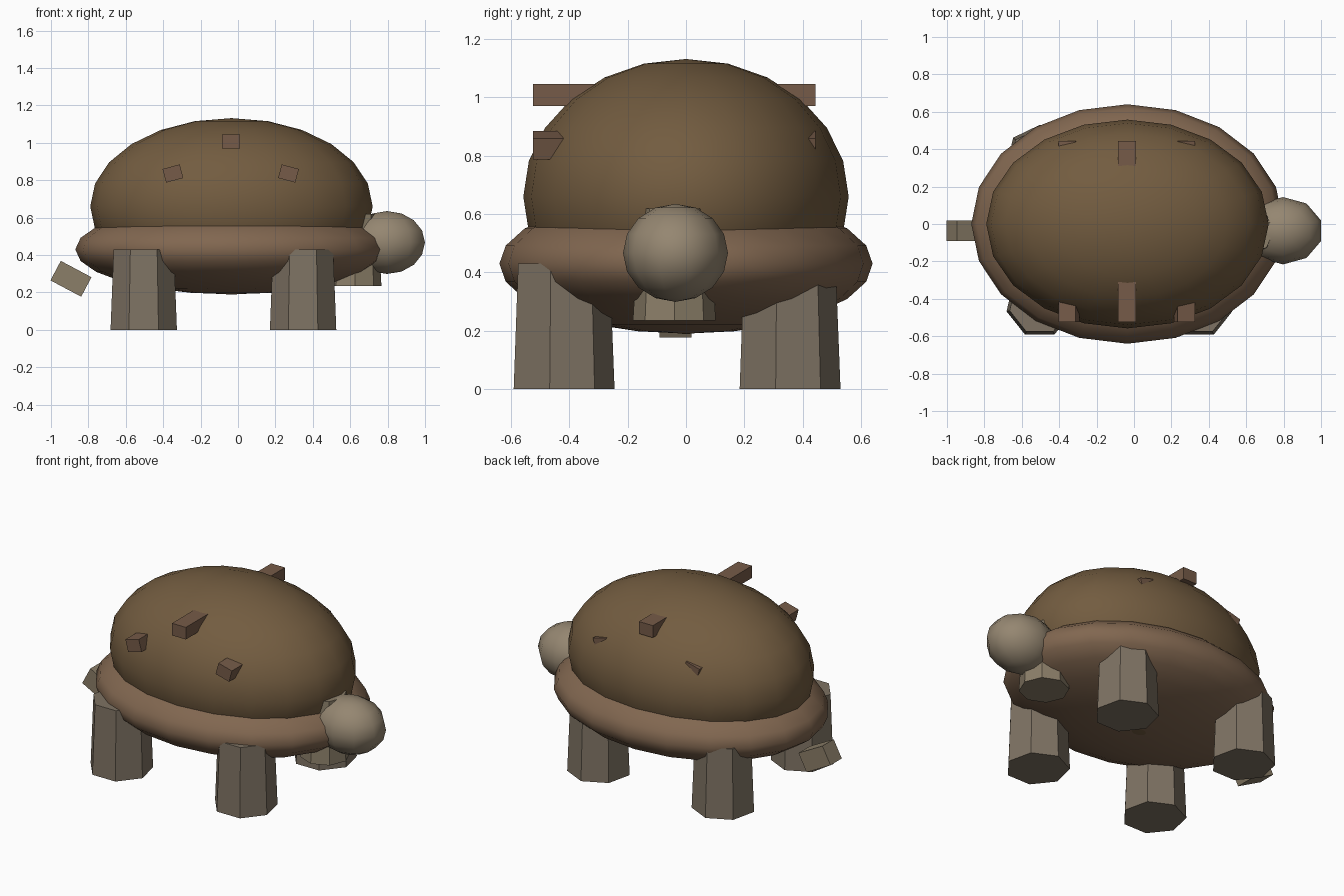
import bpy
from math import radians

if "Cube" in bpy.data.objects:
    bpy.data.objects.remove(bpy.data.objects["Cube"])


def material(name, r, g, b):
    m = bpy.data.materials.new(name)
    m.diffuse_color = (r, g, b, 1)
    m.use_nodes = True
    m.node_tree.nodes["Principled BSDF"].inputs["Base Color"].default_value = m.diffuse_color
    return m


SHELL = material("shell_brown", 0.17, 0.107, 0.051)
RIM = material("rim_brown", 0.22, 0.135, 0.08)
SKIN = material("skin_tan", 0.30, 0.24, 0.165)
LIMB = material("limb_grey_brown", 0.21, 0.17, 0.125)
TAIL = material("tail_tan", 0.26, 0.21, 0.14)
BAR = material("bar_brown", 0.18, 0.105, 0.065)

MID_Y = -0.04  # shared centre line of limbs, head, tail and bars


def finish(name, mat):
    ob = bpy.context.object
    ob.name = name
    ob.data.materials.append(mat)
    return ob


def ellipsoid(name, centre, radii, segments, rings, mat):
    bpy.ops.mesh.primitive_uv_sphere_add(segments=segments, ring_count=rings,
                                         radius=1, location=centre)
    ob = finish(name, mat)
    ob.scale = radii
    bpy.ops.object.transform_apply(location=False, rotation=False, scale=True)
    bpy.ops.object.shade_smooth()
    return ob


def tapered(name, x, y, z0, z1, r0, r1, sides, mat):
    bpy.ops.mesh.primitive_cone_add(vertices=sides, radius1=r0, radius2=r1,
                                    depth=z1 - z0, location=(x, y, (z0 + z1) / 2))
    return finish(name, mat)


def box(name, centre, size, tilt, mat):
    bpy.ops.mesh.primitive_cube_add(size=1, location=centre,
                                    rotation=(0, radians(tilt), 0))
    ob = finish(name, mat)
    ob.scale = size
    bpy.ops.object.transform_apply(location=False, rotation=False, scale=True)
    return ob


# Domed shell and the flatter body whose edge forms the rim
ellipsoid("shell_dome", (-0.035, 0, 0.66), (0.755, 0.558, 0.472), 20, 12, SHELL)
ellipsoid("shell_rim", (-0.035, 0, 0.43), (0.835, 0.64, 0.24), 20, 12, RIM)

# Four seven-sided legs
for end, x in (("left", -0.504), ("right", 0.348)):
    for side, y in (("front", -0.427), ("back", 0.348)):
        tapered(f"{side}_{end}_leg", x, y, 0, 0.43, 0.182, 0.165, 7, LIMB)

# Neck and head
tapered("neck", 0.625, MID_Y, 0.235, 0.62, 0.142, 0.12, 8, TAIL)
ellipsoid("head", (0.797, -0.036, 0.467), (0.213, 0.18, 0.168), 10, 8, SKIN)

# Stubby tail
box("tail", (-0.893, -0.036, 0.273), (0.186, 0.11, 0.118), 28, TAIL)

# Bars running through the shell, poking out front and back
for name, x, z, tilt in (("centre", -0.037, 1.008, 0),
                         ("left", -0.348, 0.836, -15),
                         ("right", 0.27, 0.836, 15)):
    box(f"{name}_shell_bar", (x, MID_Y, z), (0.095, 0.97, 0.075), tilt, BAR)
